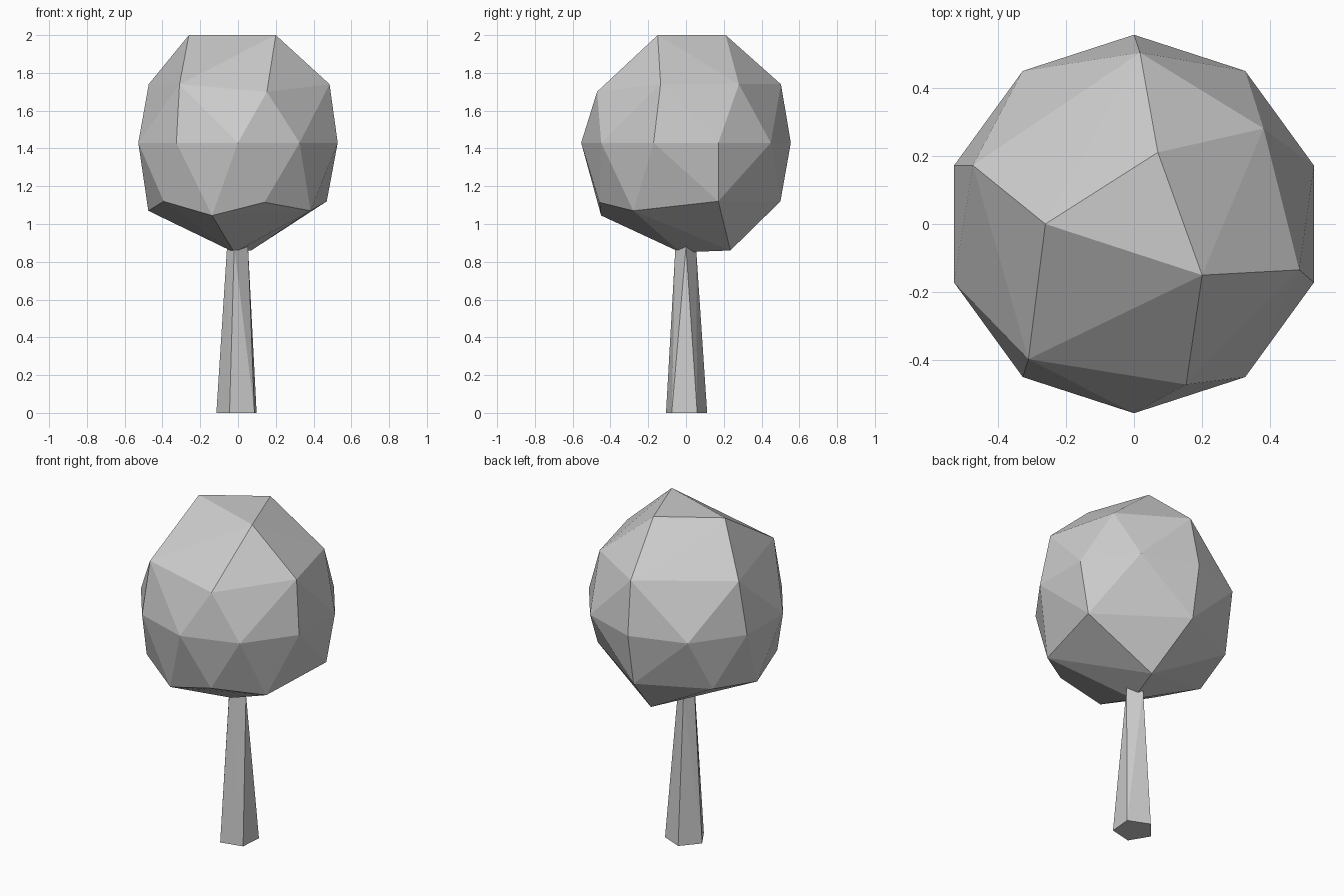
import bpy
import bmesh
from math import cos, sin, radians

default_cube = bpy.data.objects.get("Cube")
if default_cube:
    bpy.data.objects.remove(default_cube, do_unlink=True)


def flat_material(name, colour):
    mat = bpy.data.materials.new(name)
    mat.use_nodes = True
    mat.diffuse_color = colour
    mat.node_tree.nodes["Principled BSDF"].inputs["Base Color"].default_value = colour
    return mat


def ring(radius, z, angles):
    """Points on a horizontal circle at the given angles in degrees."""
    return [(radius * cos(radians(a)), radius * sin(radians(a)), z) for a in angles]


def faceted_solid(name, points, mat):
    """Flat-shaded solid wrapped tightly around a few corner points."""
    bm = bmesh.new()
    for p in points:
        bm.verts.new(p)
    result = bmesh.ops.convex_hull(bm, input=bm.verts[:])
    inner = [g for g in result["geom_interior"] if isinstance(g, bmesh.types.BMVert)]
    bmesh.ops.delete(bm, geom=inner, context="VERTS")
    bmesh.ops.recalc_face_normals(bm, faces=bm.faces[:])
    mesh = bpy.data.meshes.new(name)
    bm.to_mesh(mesh)
    bm.free()
    mesh.materials.append(mat)
    obj = bpy.data.objects.new(name, mesh)
    bpy.context.collection.objects.link(obj)
    return obj


grey = flat_material("light grey", (0.6, 0.6, 0.6, 1.0))

# Crown: a rough faceted ball with an even ten-sided belt
crown = ring(0.555, 1.43, range(18, 378, 36))
crown += [(-0.26, 0, 2), (0.2, -0.15, 2), (0.07, 0.21, 2)]
crown += ring(0.503, 1.74, [88, 160, 232, 344.5])
crown += ring(0.472, 1.74, [36.4])
crown += ring(0.495, 1.7, [288])
crown += ring(0.5, 1.12, [20, 90, 142, 218])
crown += ring(0.475, 1.07, [180, 324])
crown += ring(0.48, 1.115, [287])
crown += ring(0.47, 1.045, [253])
crown += [(0.07, 0.235, 0.86), (-0.02, -0.03, 0.85)]
faceted_solid("crown", crown, grey)

# Trunk: five-sided foot tapering to a four-sided top inside the crown
trunk = ring(0.115, 0, range(31, 391, 72))
trunk += [(0.053, 0, 0.88), (-0.02, 0.053, 0.88), (-0.058, 0, 0.88), (-0.02, -0.056, 0.88)]
faceted_solid("trunk", trunk, grey)
